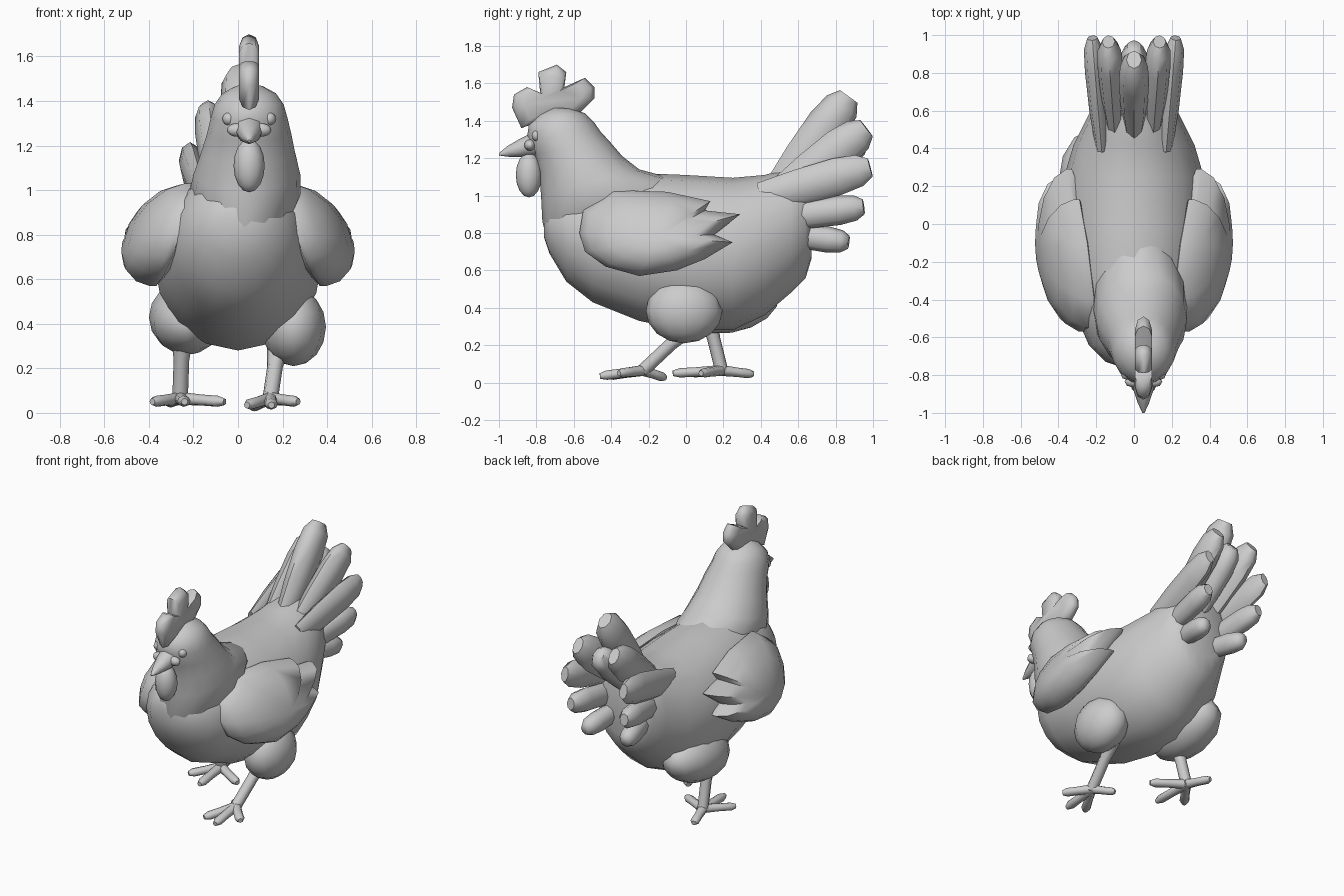
import bpy, bmesh, math
from mathutils import Vector

if "Cube" in bpy.data.objects:
    bpy.data.objects.remove(bpy.data.objects["Cube"])

X = Vector((1, 0, 0))


def loft(name, rings):
    """Skin a list of closed vertex rings and cap both ends."""
    bm = bmesh.new()
    rows = [[bm.verts.new(p) for p in r] for r in rings]
    n = len(rows[0])
    for a, b in zip(rows, rows[1:]):
        for i in range(n):
            j = (i + 1) % n
            bm.faces.new((a[i], a[j], b[j], b[i]))
    bm.faces.new(rows[0])
    bm.faces.new(rows[-1])
    bmesh.ops.recalc_face_normals(bm, faces=bm.faces)
    me = bpy.data.meshes.new(name)
    bm.to_mesh(me)
    bm.free()
    ob = bpy.data.objects.new(name, me)
    bpy.context.collection.objects.link(ob)
    return ob


def ellipse(c, u, v, n):
    return [c + u * math.cos(2 * math.pi * i / n) + v * math.sin(2 * math.pi * i / n)
            for i in range(n)]


def tube(name, a, b, stations, n=8):
    """Tapered tube from a to b; stations = (fraction, x radius, other radius)."""
    a, b = Vector(a), Vector(b)
    t = (b - a).normalized()
    u = (X - t * X.dot(t)).normalized()
    v = t.cross(u)
    return loft(name, [ellipse(a.lerp(b, f), u * ru, v * rv, n) for f, ru, rv in stations])


def ball(name, c, r, rx=0, seg=12):
    bpy.ops.mesh.primitive_uv_sphere_add(segments=seg, ring_count=8, radius=1,
                                         location=c, rotation=(rx, 0, 0))
    ob = bpy.context.object
    ob.name = name
    ob.scale = r
    return ob


# Body: rings along y (y, bottom, top, half width)
body = [(-.76, .78, .92, .06), (-.73, .69, .97, .15), (-.64, .54, 1.05, .24),
        (-.5, .43, 1.1, .3), (-.25, .33, 1.12, .35), (0, .28, 1.11, .38),
        (.25, .28, 1.095, .37), (.42, .36, 1.11, .32), (.56, .48, 1.15, .25),
        (.64, .56, 1.15, .21), (.67, .66, 1.08, .16)]
loft("body", [ellipse(Vector((0, y, (lo + hi) / 2)), X * w, Vector((0, 0, (hi - lo) / 2)), 16)
              for y, lo, hi, w in body])

# Neck cape and head: tilted rings (front y, front z, back y, back z, half width, centre x)
neck = [(-.735, .74, 0, 1.0, .2, .02), (-.768, .86, -.1, 1.1, .25, .03),
        (-.775, 1.0, -.25, 1.14, .24, .04), (-.785, 1.12, -.34, 1.21, .212, .045),
        (-.81, 1.22, -.4, 1.28, .19, .05), (-.85, 1.31, -.455, 1.34, .172, .05),
        (-.84, 1.38, -.49, 1.39, .155, .05), (-.79, 1.43, -.54, 1.44, .12, .05),
        (-.72, 1.47, -.61, 1.465, .06, .05)]
loft("neck_and_head", [ellipse(Vector((cx, (f + k) / 2, (zf + zk) / 2)), X * w,
                               Vector((0, (k - f) / 2, (zk - zf) / 2)), 16)
                       for f, zf, k, zk, w, cx in neck])

# Comb: lobed outline, thick in the middle and thin at the rims
comb = [(-.88, 1.36), (-.93, 1.47), (-.92, 1.54), (-.85, 1.58), (-.78, 1.55), (-.79, 1.66),
        (-.69, 1.7), (-.64, 1.66), (-.65, 1.58), (-.54, 1.63), (-.49, 1.58), (-.49, 1.52),
        (-.57, 1.44), (-.7, 1.43)]
cc = Vector((.05, -.72, 1.52))
loft("comb", [[Vector((.05 + dx, cc.y + (y - cc.y) * s, cc.z + (z - cc.z) * s)) for y, z in comb]
              for dx, s in [(-.045, .7), (-.03, .92), (0, 1), (.03, .92), (.045, .7)]])

# Beak, wattle, eyes
tube("beak", (.05, -.79, 1.28), (.05, -1, 1.22),
     [(0, .07, .065), (.4, .055, .05), (.75, .03, .03), (1, .006, .006)])
ball("wattle", (.05, -.84, 1.11), (.07, .07, .12))
for s in (-1, 1):
    ball("eye", (.05 + s * .09, -.795, 1.32), (.03, .03, .03), seg=8)
    ball("cheek", (.05 + s * .055, -.835, 1.27), (.045, .03, .03), seg=8)

# Wings: feathered outline (y, z) domed outwards
wing = [(-.57, .8), (-.55, .92), (-.4, 1.03), (-.1, 1.02), (.13, .97), (.1, .92), (.29, .9),
        (.15, .79), (.25, .75), (.1, .66), (-.05, .6), (-.25, .57), (-.43, .62), (-.54, .7)]
wc = (-.15, .78)


def wing_point(side, y, z, s, out):
    y, z = wc[0] + (y - wc[0]) * s, wc[1] + (z - wc[1]) * s
    base = .335 + .045 * (y - wc[0]) / .4 - .07 * (z - wc[1]) / .23
    return Vector((side * (base + out), y, z))


for side in (-1, 1):
    loft("wing", [[wing_point(side, y, z, s, o) for y, z in wing]
                  for s, o in [(.8, -.05), (1, -.02), (1, .01), (.9, .075), (.65, .135),
                               (.35, .165), (.1, .17)]])

# Tail feathers: blunt blades fanned in an arch, packed closely at the base
blade = [(0, .6, .8), (.35, .9, .95), (.7, 1, 1), (.9, .92, .85), (1, .5, .5)]


def feather(base, tip, w, h):
    tube("tail_feather", base, tip, [(f, w * a, h * b) for f, a, b in blade])


feather((0, .5, 1.02), (0, .87, 1.53), .08, .115)
feather((0, .55, .98), (0, .94, 1.32), .075, .1)
for s in (-1, 1):
    feather((s * .1, .5, 1.0), (s * .135, .965, 1.36), .068, .11)
    feather((s * .17, .4, .99), (s * .22, .985, 1.15), .055, .1)
    feather((s * .15, .5, .88), (s * .2, .95, .94), .06, .08)
    feather((s * .1, .5, .8), (s * .15, .87, .75), .06, .07)

# Thighs (right one forward, left one back)
ball("thigh", (.25, -.01, .385), (.145, .205, .175))
ball("thigh", (-.23, .22, .43), (.17, .28, .165), rx=.15)


# Legs and feet
def leg(hip, ankle, tips):
    tube("shank", hip, ankle, [(0, .05, .05), (.4, .035, .035), (1, .035, .035)], 8)
    for tip in tips:
        tube("toe", ankle, tip, [(-.08, .033, .03), (.5, .028, .025), (.85, .03, .025),
                                 (1, .015, .015)], 8)


leg((.18, .02, .3), (.145, -.23, .065),
    [(.04, -.42, .035), (.15, -.46, .035), (.27, -.36, .05), (.06, -.11, .025)])
leg((-.25, .12, .35), (-.26, .19, .065),
    [(-.385, .02, .05), (-.24, -.07, .05), (-.06, .08, .05), (-.31, .36, .045)])

# Soft shading with crisp creases
bpy.ops.object.select_all(action='SELECT')
bpy.context.view_layer.objects.active = bpy.data.objects["body"]
bpy.ops.object.shade_smooth_by_angle(angle=math.radians(60))
